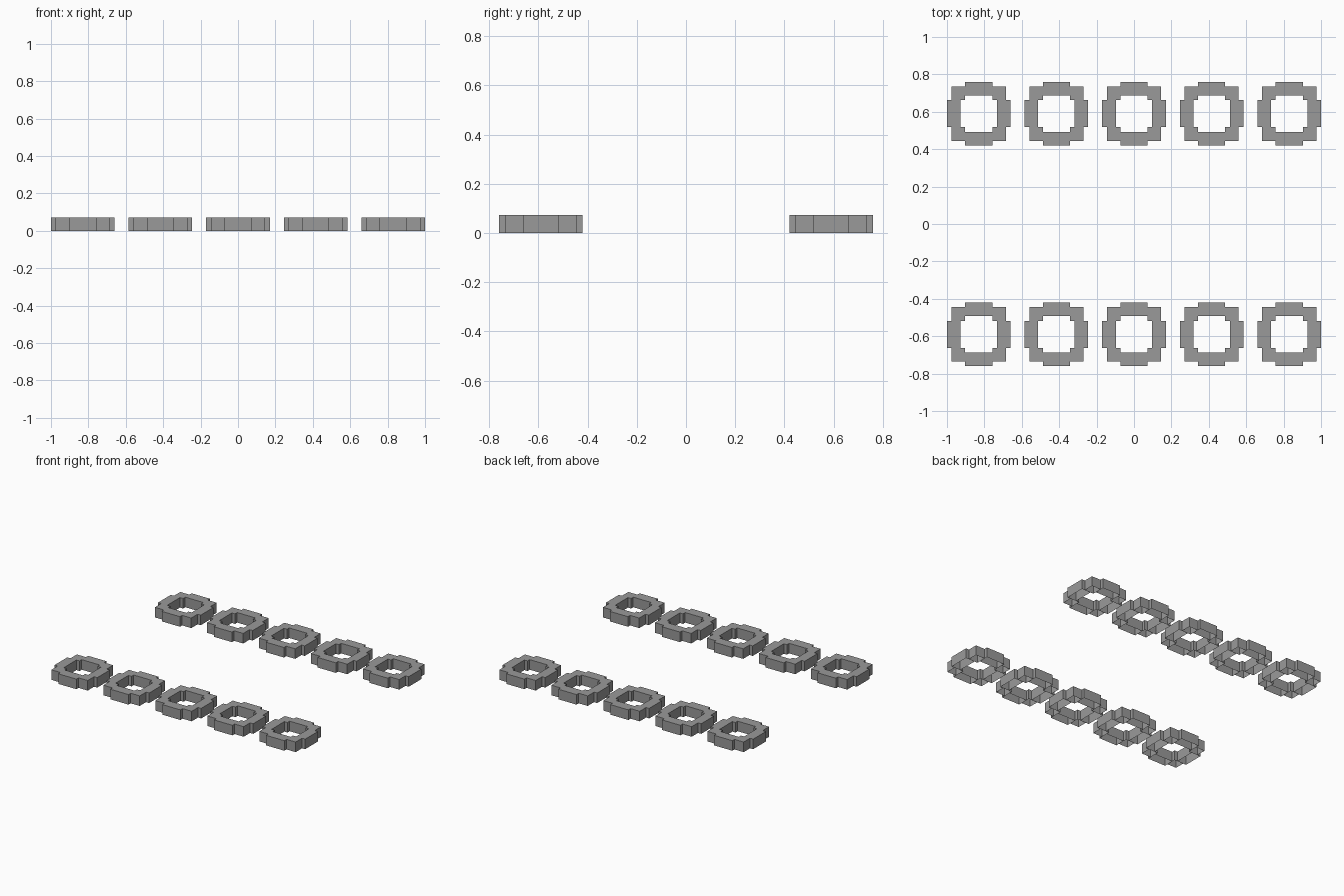
import bpy, bmesh
from mathutils import Matrix, Vector

cube = bpy.data.objects.get("Cube")
if cube:
    bpy.data.objects.remove(cube)

UNIT = 0.0725          # block width and height
REACH = 0.17           # half width of a ring

grey = bpy.data.materials.new("stone_grey")
grey.use_nodes = True
colour = (0.32, 0.32, 0.32, 1)
grey.diffuse_color = colour
grey.node_tree.nodes["Principled BSDF"].inputs["Base Color"].default_value = colour


def add_block(bm, x, y, width, depth):
    """Hollow block standing on the ground, open underneath."""
    place = Matrix.Translation((x, y, UNIT / 2)) @ Matrix.Diagonal((width, depth, UNIT, 1))
    verts = bmesh.ops.create_cube(bm, size=1, matrix=place)["verts"]
    faces = {f for v in verts for f in v.link_faces}
    bottom = min(faces, key=lambda f: f.calc_center_median().z)
    bmesh.ops.delete(bm, geom=[bottom], context="FACES_ONLY")


# Ring of four long side blocks and four square corner blocks
bm = bmesh.new()
side = REACH - UNIT / 2
corner = UNIT * 1.5
for s in (-1, 1):
    add_block(bm, s * side, 0, UNIT, 2 * UNIT)
    add_block(bm, 0, s * side, 2 * UNIT, UNIT)
    for t in (-1, 1):
        add_block(bm, s * corner, t * corner, UNIT, UNIT)
ring_mesh = bpy.data.meshes.new("block_ring")
bm.to_mesh(ring_mesh)
bm.free()
ring_mesh.materials.append(grey)

# Two rows of five rings
for row, y in (("front", -0.59), ("back", 0.59)):
    for i in range(5):
        ring = bpy.data.objects.new(f"{row}_ring_{i + 1}", ring_mesh)
        ring.location = Vector(((i - 2) * 0.415, y, 0))
        bpy.context.collection.objects.link(ring)
